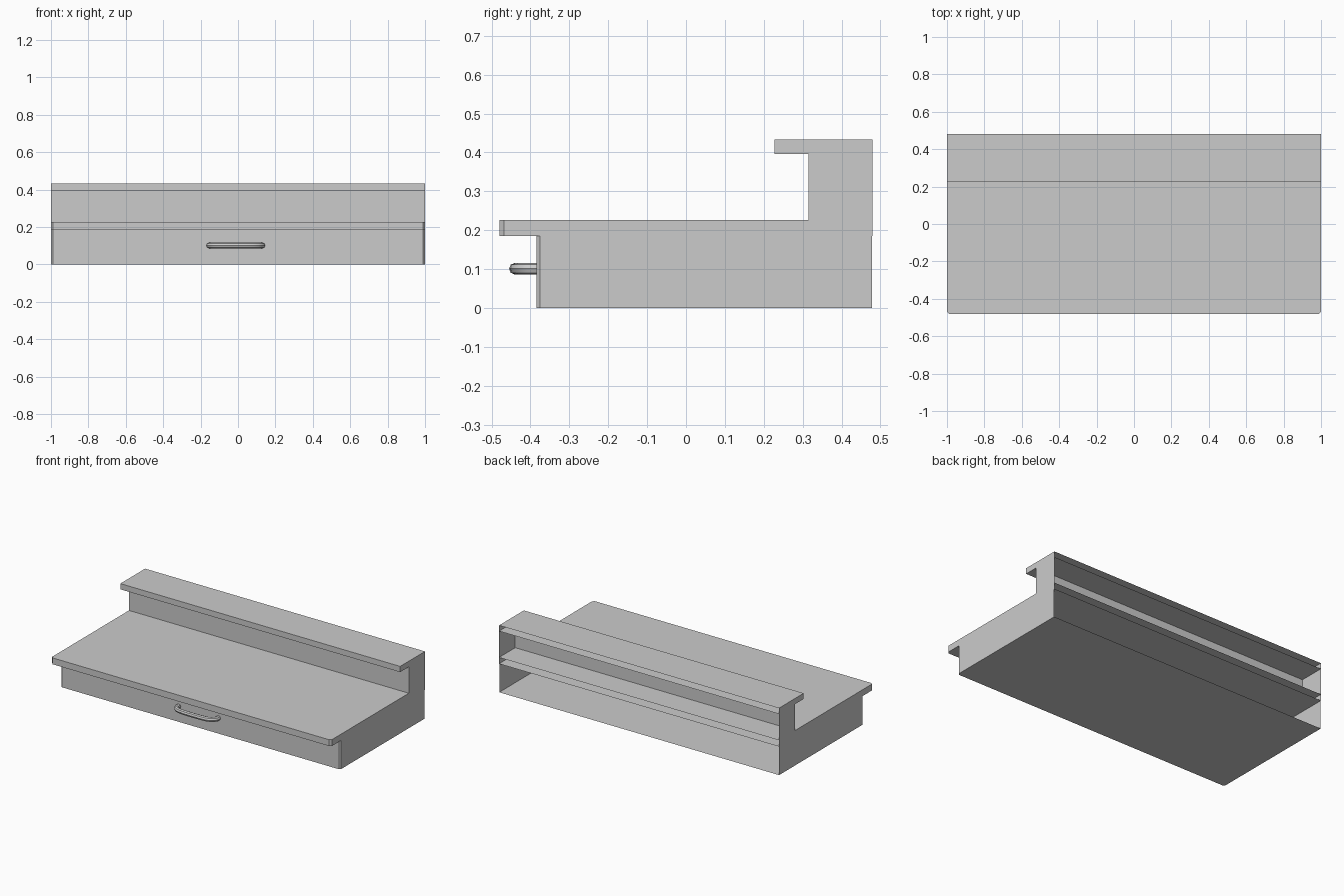
import bpy, bmesh

if "Cube" in bpy.data.objects:
    bpy.data.objects.remove(bpy.data.objects["Cube"])

BACK = 0.48


def open_shell(name, front, z0, z1, chamfer=0.0, bottom=True, top=True, back=BACK):
    """Thin-walled box, open at the back, with optional chamfered front corners."""
    c = chamfer
    outline = [(-1, back), (-1, front + c)]
    if c:
        outline += [(-1 + c, front), (1 - c, front)]
    outline += [(1, front + c), (1, back)]
    bm = bmesh.new()
    low = [bm.verts.new((x, y, z0)) for x, y in outline]
    high = [bm.verts.new((x, y, z1)) for x, y in outline]
    for i in range(len(outline) - 1):
        bm.faces.new((low[i], low[i + 1], high[i + 1], high[i]))
    if bottom:
        bm.faces.new(low[::-1])
    if top:
        bm.faces.new(high)
    mesh = bpy.data.meshes.new(name)
    bm.to_mesh(mesh)
    bm.free()
    obj = bpy.data.objects.new(name, mesh)
    bpy.context.collection.objects.link(obj)
    return obj


# Lower drawer case, wide desk board, upright riser and top shelf
open_shell("drawer_case", -0.385, 0.0, 0.185, chamfer=0.01, top=False, back=0.478)
open_shell("desk_board", -0.48, 0.185, 0.226, chamfer=0.012)
open_shell("riser", 0.315, 0.226, 0.396, bottom=False, top=False)
open_shell("top_shelf", 0.227, 0.396, 0.433)

# Bow-shaped drawer pull: half a path, mirrored about its middle
half = [(-0.142, -0.38), (-0.142, -0.402), (-0.134, -0.418),
        (-0.117, -0.43), (-0.09, -0.437), (-0.045, -0.44)]
path = half + [(-x, y) for x, y in reversed(half)]
curve = bpy.data.curves.new("drawer_handle", 'CURVE')
curve.dimensions = '3D'
curve.bevel_depth = 0.015
curve.bevel_resolution = 2
curve.use_fill_caps = True
spline = curve.splines.new('POLY')
spline.points.add(len(path) - 1)
for point, (x, y) in zip(spline.points, path):
    point.co = (x - 0.012, y, 0.101, 1)
handle = bpy.data.objects.new("drawer_handle", curve)
bpy.context.collection.objects.link(handle)
bpy.context.view_layer.objects.active = handle
handle.select_set(True)
bpy.ops.object.convert(target='MESH')
bpy.ops.object.shade_smooth_by_angle()
